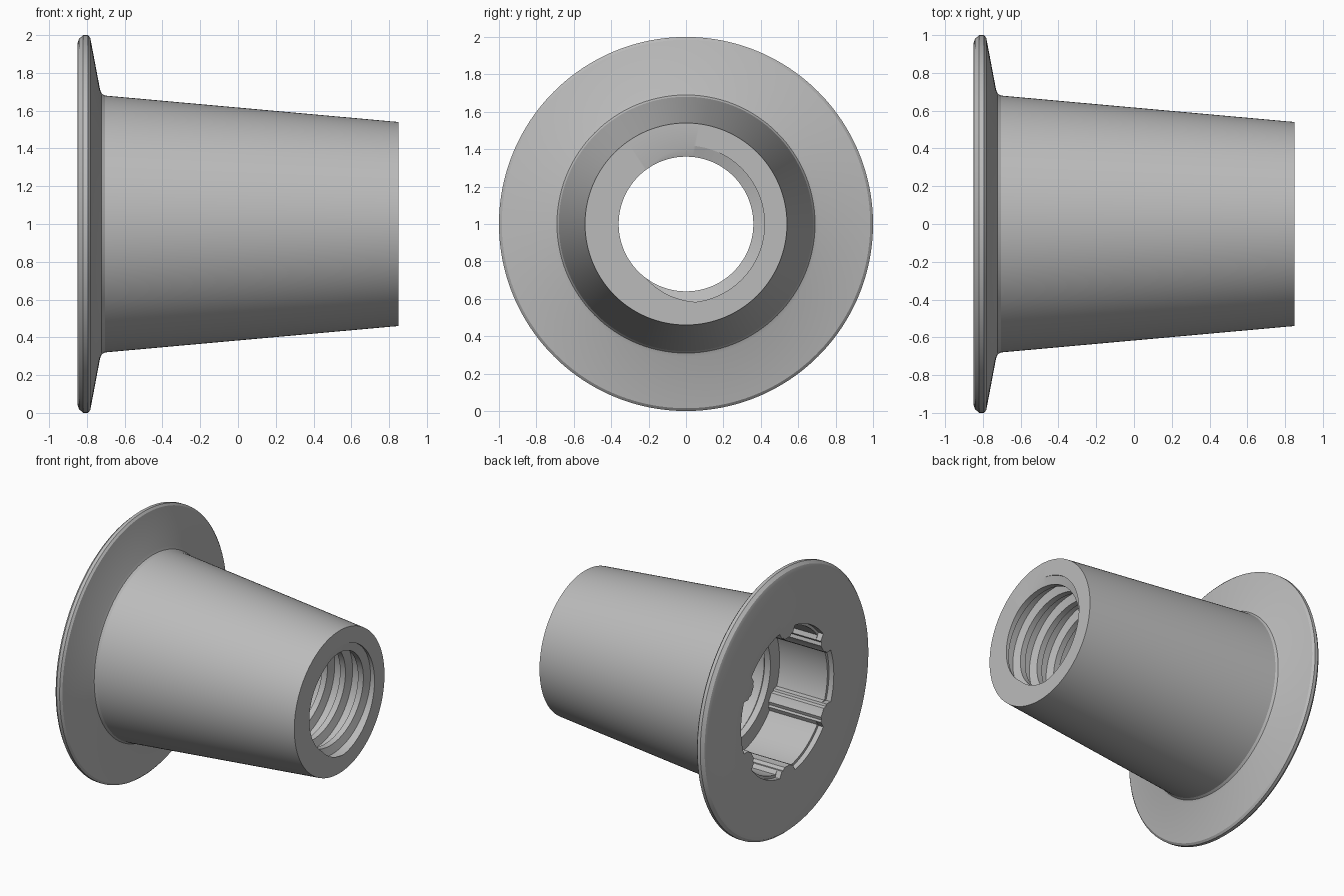
import bpy
import bmesh
import math

cube = bpy.data.objects.get("Cube")
if cube:
    bpy.data.objects.remove(cube, do_unlink=True)

SEGMENTS = 192
END, THREAD_START, PITCH, TURNS = 0.85, 0.12, 0.15, 5
CREST, ROOT = 0.36, 0.42

# Flange and tapered sleeve, from the back face to the small end (x, radius)
OUTER = [(-0.85, 0.955), (-0.842, 0.98), (-0.82, 1.0), (-0.795, 1.0),
         (-0.782, 0.985), (-0.73, 0.71), (-0.722, 0.69), (-0.705, 0.68),
         (END, 0.54)]


def thread_radius(x, turn):
    """Radius of the helical thread at position x and fraction of a turn."""
    phase = ((x - END) / PITCH - turn + 0.65) % 1.0
    if phase < 0.3:
        return CREST
    if phase < 0.42:
        return CREST + (ROOT - CREST) * (phase - 0.3) / 0.12
    if phase < 0.88:
        return ROOT
    return ROOT - (ROOT - CREST) * (phase - 0.88) / 0.12


def thread_points(turn):
    """Thread section at one angle, from the small end inwards."""
    points = [(END, thread_radius(END, turn))]
    for k in range(1, -TURNS - 2, -1):
        for phase in (0.88, 0.42, 0.3, 0.0):
            x = END + PITCH * (k + phase + turn - 0.65)
            inside = THREAD_START < x < END
            x = min(max(x, THREAD_START), END)
            if inside:
                r = CREST if phase in (0.0, 0.3) else ROOT
            else:
                r = thread_radius(x, turn)
            points.append((x, r))
    points.append((THREAD_START, thread_radius(THREAD_START, turn)))
    return points


def socket_points(turn):
    """Relief, lip and six-lobed socket, ending at the back face."""
    offset = abs((turn * 360) % 60 - 30)
    rib = offset < 8.5
    wall = 0.485 if offset < 4 else 0.505 if rib else 0.535
    rim = wall if rib else wall + 0.02
    return [(THREAD_START, 0.43), (-0.34, 0.45), (-0.36, 0.425),
            (-0.41, 0.425), (-0.41, wall), (-0.81, wall),
            (-0.81, rim), (-0.85, rim)]


# Sweep the section round the axis; the helix closes when seams are welded
bm = bmesh.new()
columns = []
for i in range(SEGMENTS + 1):
    turn = i / SEGMENTS
    a = 2 * math.pi * turn
    section = OUTER + thread_points(turn) + socket_points(turn)
    columns.append([bm.verts.new((x, r * math.cos(a), 1 + r * math.sin(a)))
                    for x, r in section])
for left, right in zip(columns, columns[1:]):
    count = len(left)
    for j in range(count):
        k = (j + 1) % count
        bm.faces.new((left[j], left[k], right[k], right[j]))
bmesh.ops.remove_doubles(bm, verts=bm.verts, dist=0.0001)
bmesh.ops.recalc_face_normals(bm, faces=bm.faces)

mesh = bpy.data.meshes.new("flanged_threaded_sleeve")
bm.to_mesh(mesh)
bm.free()
sleeve = bpy.data.objects.new("flanged_threaded_sleeve", mesh)
bpy.context.collection.objects.link(sleeve)

# Plain grey finish
grey = bpy.data.materials.new("plain_grey")
grey.use_nodes = True
colour = (0.5, 0.5, 0.5, 1)
grey.diffuse_color = colour
grey.node_tree.nodes["Principled BSDF"].inputs["Base Color"].default_value = colour
mesh.materials.append(grey)

bpy.ops.object.select_all(action='DESELECT')
sleeve.select_set(True)
bpy.context.view_layer.objects.active = sleeve
bpy.ops.object.shade_smooth_by_angle(angle=math.radians(25))
